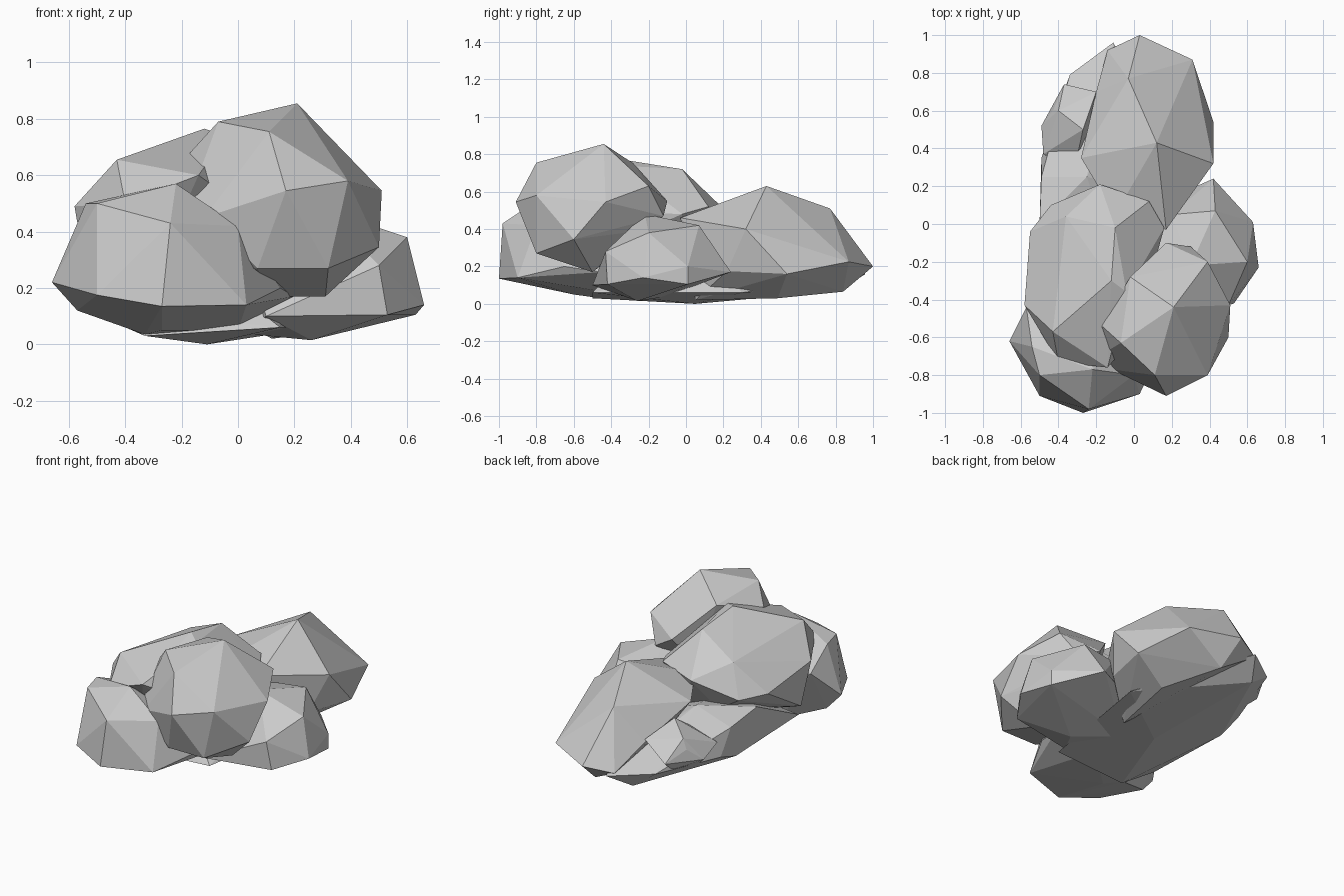
import bpy, bmesh
from mathutils import Vector


def rock(name, centre, radii, corners):
    """Faceted boulder: a low icosphere core with chiselled corners, wrapped in a hull."""
    bm = bmesh.new()
    bmesh.ops.create_icosphere(bm, subdivisions=1, radius=1)
    core = [Vector([c + r * p for c, r, p in zip(centre, radii, v.co)]) for v in bm.verts]
    bm.clear()
    for p in core + [Vector(c) for c in corners]:
        bm.verts.new(p)
    bmesh.ops.convex_hull(bm, input=bm.verts[:])
    loose = [v for v in bm.verts if not v.link_faces]
    bmesh.ops.delete(bm, geom=loose, context='VERTS')
    bmesh.ops.recalc_face_normals(bm, faces=bm.faces[:])
    mesh = bpy.data.meshes.new(name)
    bm.to_mesh(mesh)
    bm.free()
    ob = bpy.data.objects.new(name, mesh)
    bpy.context.collection.objects.link(ob)
    return ob


# upper boulder, front right
rock("top_rock", (.17, -.5, .5), (.27, .32, .27), [
    (.21, -.44, .855), (-.07, -.63, .79), (.11, -.8, .755), (.17, -.91, .545),
    (.39, -.8, .58), (.51, -.43, .545), (.5, -.6, .345), (.39, -.2, .63),
    (.32, -.8, .27), (.07, -.8, .27), (.31, -.5, .17), (.17, -.1, .55),
    (-.17, -.54, .68), (-.17, -.69, .52), (-.12, -.77, .45), (-.05, -.65, .27),
    (.1, -.5, .17), (-.02, -.28, .75), (.3, -.12, .47)])

# large boulder in the middle, left
rock("middle_rock", (-.2, -.25, .42), (.28, .38, .28), [
    (-.12, -.3, .765), (-.04, -.36, .74), (-.1, -.02, .72), (-.43, -.57, .655),
    (-.58, -.43, .49), (-.55, -.04, .42), (-.44, .1, .4), (-.18, .21, .5),
    (.08, .12, .52), (.16, -.02, .48), (-.4, -.73, .5), (-.14, -.76, .6),
    (-.36, .04, .6), (-.53, -.4, .2), (-.1, .1, .3), (0, -.6, .5)])

# front left boulder
rock("front_rock", (-.25, -.68, .28), (.3, .24, .2), [
    (-.66, -.62, .22), (-.5, -.91, .175), (-.27, -1, .135), (.03, -.9, .14),
    (-.24, -.98, .43), (-.5, -.8, .5), (-.54, -.65, .5), (-.22, -.77, .57),
    (0, -.8, .42), (.15, -.65, .2), (.2, -.45, .17), (-.57, -.6, .12),
    (-.27, -.6, .05), (-.57, -.44, .4), (-.33, -.49, .035), (0, -.35, .05)])

# right boulder
rock("right_rock", (.38, -.12, .24), (.2, .24, .18), [
    (.66, -.23, .14), (.63, .01, .105), (.6, -.2, .38), (.63, .01, .2),
    (.43, .07, .42), (.42, .24, .17), (.53, -.42, .105), (.5, -.43, .28),
    (.3, -.22, .48), (.26, -.26, .015), (.1, -.5, .1), (.15, .12, .15),
    (0, -.1, .04), (0, -.2, .4), (.2, .05, .4)])

# long boulder at the back
rock("back_rock", (.1, .45, .28), (.24, .4, .2), [
    (.12, .43, .63), (.03, 1, .2), (-.03, .77, .51), (.31, .87, .225),
    (.42, .54, .16), (.42, .32, .4), (.34, .22, .175), (-.28, .35, .45),
    (.17, -.03, .46), (-.1, .05, .47), (.2, .49, .03), (.05, .84, .065),
    (-.2, .7, .3), (-.14, .92, .17), (.12, .05, .02)])

# small stone at the back left
rock("small_rock", (-.34, .5, .22), (.12, .2, .13), [
    (-.37, .74, .22), (-.2, .7, .32), (-.49, .52, .2), (-.48, .37, .25),
    (-.3, .27, .22), (-.27, .5, .4), (-.4, .6, .34)])

# low slab under the pile
rock("base_rock", (-.12, .15, .16), (.27, .6, .12), [
    (-.11, .96, .16), (-.34, .79, .17), (-.49, .35, .15), (-.49, .2, .1),
    (-.49, .25, .3), (-.5, 0, .34), (-.25, .25, .38), (-.5, -.42, .13),
    (-.33, -.5, .03), (-.11, .05, 0), (.15, -.5, .06), (.28, .3, .06),
    (-.2, .82, .07)])
